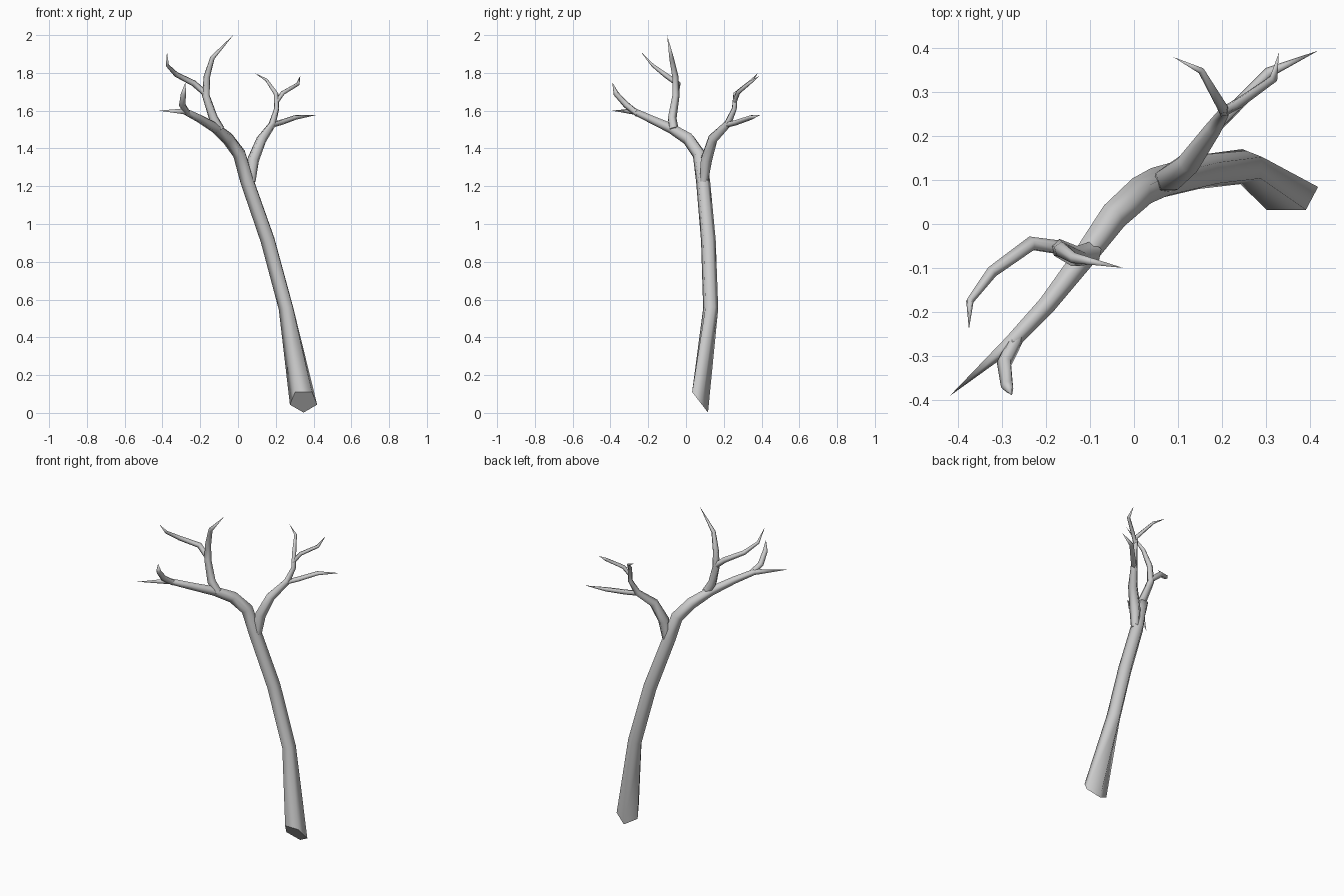
import bpy, bmesh, math
from mathutils import Vector

SIDES = 5


def branch(name, path, base_normal=None):
    """Tapered five-sided tube through (x, y, z, radius) points; radius 0 makes a pointed tip."""
    pts = [Vector(p[:3]) for p in path]
    bm = bmesh.new()
    prev = None
    u = Vector((0, 1, 0))
    for i, p in enumerate(pts):
        a = (p - pts[i - 1]).normalized() if i > 0 else Vector()
        b = (pts[i + 1] - p).normalized() if i < len(pts) - 1 else Vector()
        t = (a + b).normalized()
        if i == 0 and base_normal:
            t = Vector(base_normal).normalized()
        r = path[i][3]
        if r == 0:
            tip = bm.verts.new(p)
            for k in range(SIDES):
                bm.faces.new((prev[k], prev[(k + 1) % SIDES], tip)).smooth = True
            break
        # carry the ring orientation along the path
        u = (u - t * u.dot(t)).normalized()
        v = t.cross(u)
        ring = []
        for k in range(SIDES):
            ang = 2 * math.pi * k / SIDES
            ring.append(bm.verts.new(p + r * (u * math.cos(ang) + v * math.sin(ang))))
        if prev:
            for k in range(SIDES):
                n = (k + 1) % SIDES
                bm.faces.new((prev[k], prev[n], ring[n], ring[k])).smooth = True
        else:
            bm.faces.new(ring[::-1])
            for e in bm.edges:
                e.smooth = False
        prev = ring
    bmesh.ops.recalc_face_normals(bm, faces=bm.faces[:])
    mesh = bpy.data.meshes.new(name)
    bm.to_mesh(mesh)
    bm.free()
    ob = bpy.data.objects.new(name, mesh)
    bpy.context.collection.objects.link(ob)
    return ob


# Trunk with slanted cut base, bending into the left limb
branch("trunk", [
    (0.347, 0.07, 0.062, 0.076), (0.257, 0.13, 0.555, 0.042),
    (0.16, 0.118, 0.915, 0.041), (0.05, 0.09, 1.23, 0.039),
    (0.01, 0.07, 1.37, 0.037), (-0.05, 0.015, 1.45, 0.035),
    (-0.115, -0.075, 1.505, 0.028), (-0.20, -0.185, 1.555, 0.022),
    (-0.28, -0.27, 1.595, 0.018), (-0.42, -0.392, 1.60, 0)],
    base_normal=(0, 0.79, 0.61))

# Upturned twig at the end of the left limb
branch("left_end_twig", [
    (-0.265, -0.255, 1.583, 0.017), (-0.295, -0.315, 1.63, 0.018),
    (-0.288, -0.37, 1.69, 0.015), (-0.278, -0.39, 1.75, 0)])

# Upright branch on the left limb
branch("left_upper_branch", [
    (-0.095, -0.065, 1.50, 0.026), (-0.13, -0.075, 1.56, 0.025),
    (-0.17, -0.055, 1.68, 0.021), (-0.165, -0.058, 1.78, 0.018),
    (-0.135, -0.078, 1.88, 0.013), (-0.025, -0.10, 2.0, 0)])

# Side twig of the upright branch
branch("left_upper_twig", [
    (-0.165, -0.055, 1.685, 0.017), (-0.235, -0.045, 1.745, 0.017),
    (-0.325, -0.11, 1.79, 0.014), (-0.374, -0.175, 1.84, 0.009),
    (-0.376, -0.24, 1.912, 0)])

# Right limb, forking off the trunk
branch("right_limb", [
    (0.07, 0.093, 1.225, 0.024), (0.08, 0.105, 1.34, 0.033),
    (0.125, 0.14, 1.45, 0.028), (0.182, 0.22, 1.53, 0.020),
    (0.205, 0.255, 1.61, 0.014), (0.202, 0.262, 1.69, 0.013),
    (0.152, 0.35, 1.762, 0.008), (0.09, 0.38, 1.798, 0)])

# Upper twig of the right limb
branch("right_upper_twig", [
    (0.203, 0.256, 1.645, 0.012), (0.238, 0.275, 1.695, 0.012),
    (0.318, 0.332, 1.742, 0.010), (0.33, 0.39, 1.785, 0)])

# Lower twig of the right limb
branch("right_lower_twig", [
    (0.18, 0.215, 1.525, 0.015), (0.23, 0.265, 1.538, 0.015),
    (0.308, 0.345, 1.565, 0.013), (0.42, 0.395, 1.578, 0)])
